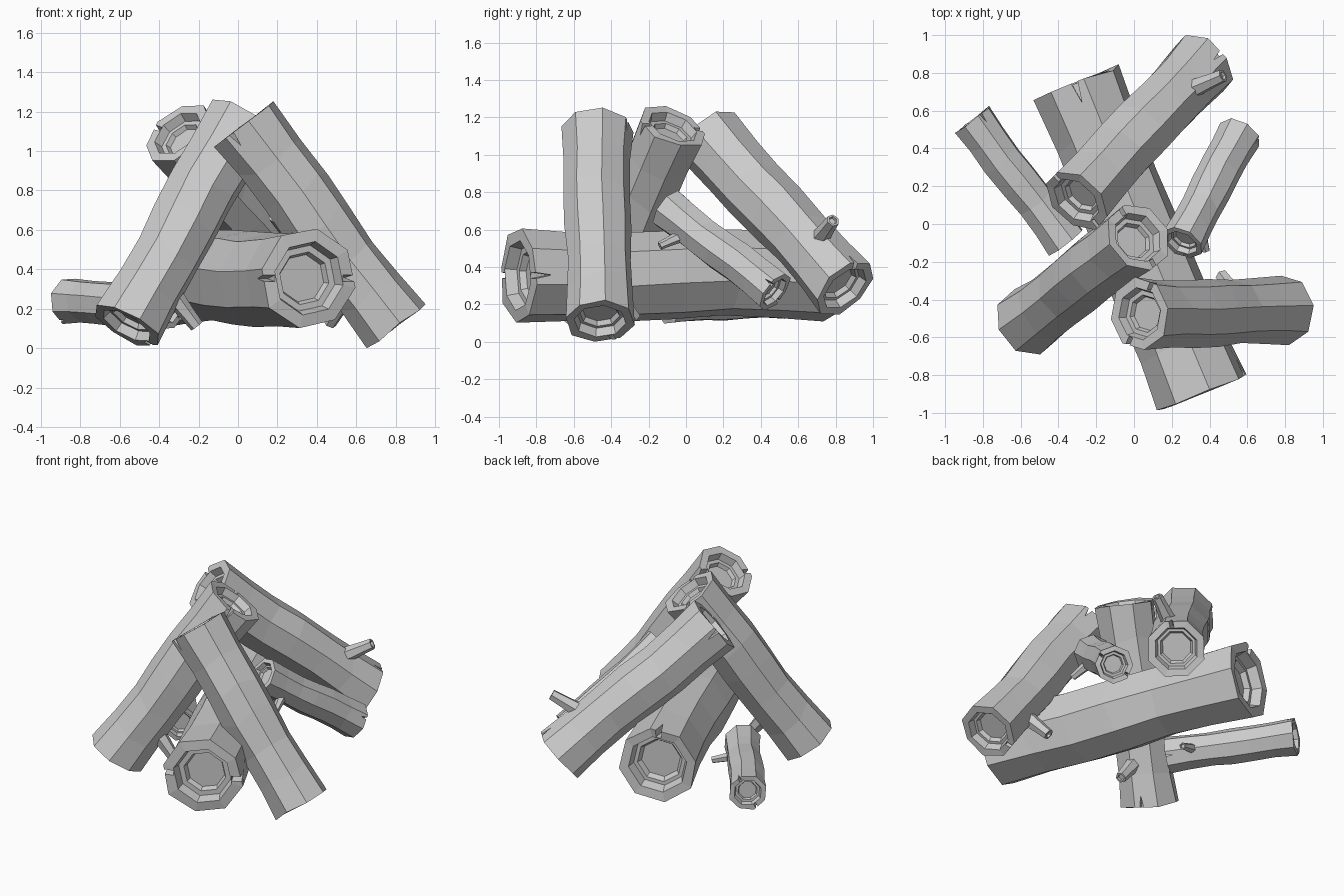
import bpy, bmesh, math, random
from mathutils import Vector, Matrix

if "Cube" in bpy.data.objects:
    bpy.data.objects.remove(bpy.data.objects["Cube"])

SIDES = 8


def ring(bm, r, z, n=SIDES, cx=0, cy=0, jr=0, jz=0, rnd=None):
    vs = []
    for i in range(n):
        a = 2 * math.pi * i / n
        q = r * (1 + (rnd.uniform(-jr, jr) if rnd else 0))
        dz = rnd.uniform(-jz, jz) if rnd else 0
        vs.append(bm.verts.new((cx + q * math.cos(a), cy + q * math.sin(a), z + dz)))
    return vs


def skin(bm, rings):
    # bridge successive rings and cap both ends
    for a, b in zip(rings, rings[1:]):
        n = len(a)
        for i in range(n):
            j = (i + 1) % n
            bm.faces.new((a[i], a[j], b[j], b[i]))
    bm.faces.new(rings[0][::-1])
    bm.faces.new(rings[-1])
    bmesh.ops.recalc_face_normals(bm, faces=bm.faces)


def to_object(bm, name, matrix):
    me = bpy.data.meshes.new(name)
    bm.to_mesh(me)
    bm.free()
    ob = bpy.data.objects.new(name, me)
    ob.matrix_world = matrix
    bpy.context.collection.objects.link(ob)
    return ob


def notch(ob, R, angle, z_end, into, matrix):
    # wedge-shaped split cut out of a log rim
    bm = bmesh.new()
    w, d = R * 0.12, R * 0.42
    prof = [(-w, z_end - into * 0.3 * R), (w, z_end - into * 0.3 * R),
            (w * 0.15, z_end + into * d)]
    rings = [[bm.verts.new((x, y, z)) for y, z in prof] for x in (0.76 * R, 1.3 * R)]
    skin(bm, rings)
    bm.transform(Matrix.Rotation(math.radians(angle), 4, 'Z'))
    cut = to_object(bm, "split_cutter", matrix)
    mod = ob.modifiers.new("split", 'BOOLEAN')
    mod.object, mod.operation, mod.solver = cut, 'DIFFERENCE', 'EXACT'
    bpy.context.view_layer.update()
    dg = bpy.context.evaluated_depsgraph_get()
    me = bpy.data.meshes.new_from_object(ob.evaluated_get(dg))
    ob.modifiers.clear()
    ob.data = me
    bpy.data.objects.remove(cut)


def log(name, foot, head, R, ref, stub=True, seed=1):
    foot, head = Vector(foot), Vector(head)
    L = (head - foot).length
    u = (head - foot).normalized()
    x = Vector(ref)
    x = (x - u * x.dot(u)).normalized()
    y = u.cross(x)
    M = Matrix((x, y, u)).transposed().to_4x4()
    M.translation = foot
    rnd = random.Random(seed)

    # hollowed ends with a stepped rim, wobbly bark between them
    bm = bmesh.new()
    rings = [ring(bm, R * 0.52, R * 0.4), ring(bm, R * 0.6, R * 0.26),
             ring(bm, R * 0.7, R * 0.26), ring(bm, R * 0.78, 0)]
    for t, s, bx, by in ((0, 1.04, 0, 0), (0.17, 0.97, 0.02, 0), (0.33, 0.95, 0.04, 0.02),
                         (0.5, 1.0, 0.0, 0.03), (0.66, 1.0, -0.06, 0.02),
                         (0.83, 1.0, -0.03, 0), (1, 1.07, 0, 0)):
        end = t in (0, 1)
        rings.append(ring(bm, R * s, t * L, cx=bx * R, cy=by * R, jr=0.02,
                          jz=R * (0.05 if end else 0.15), rnd=rnd))
    rings += [ring(bm, R * 0.78, L), ring(bm, R * 0.7, L - R * 0.26),
              ring(bm, R * 0.56, L - R * 0.26), ring(bm, R * 0.5, L - R * 0.4)]
    skin(bm, rings)
    ob = to_object(bm, name, M)

    # splits in the rims
    notch(ob, R, 12, 0, 1, M)
    notch(ob, R, 100, L, -1, M)
    notch(ob, R, 280, L, -1, M)

    # broken twig leaning toward the foot
    if stub:
        bm = bmesh.new()
        k = R * 0.22
        skin(bm, [ring(bm, k * 0.5, R * 0.9, 6), ring(bm, k * 0.6, R * 0.98, 6),
                  ring(bm, k * 0.9, R * 0.98, 6), ring(bm, k, R * 0.6, 6),
                  ring(bm, k * 1.25, 0, 6)])
        d = Vector((0.93, 0, -0.32)).normalized()
        T = Matrix.Translation((R * 0.85, 0, R * 1.5)) @ d.to_track_quat('Z', 'Y').to_matrix().to_4x4()
        to_object(bm, name + "_twig", M @ T)


# three leaning logs
log("rear_leaning_log", (0.37, 0.85, 0.285), (-0.305, 0.125, 1.09), 0.18, (0.23, 0.06, 0.25), seed=1)
log("left_leaning_log", (-0.565, -0.52, 0.115), (0.02, -0.07, 1.15), 0.18, (0.26, 0.07, -0.17), seed=2)
log("right_leaning_log", (0.80, -0.46, 0.11), (0.03, -0.475, 1.135), 0.18, (-0.22, 0.2, -0.16), seed=3)
# large log lying underneath
log("base_log", (-0.305, 0.745, 0.36), (0.36, -0.9, 0.355), 0.243, (0.2, 0, 1), stub=False, seed=4)
# two small logs
log("small_left_log", (-0.36, -0.10, 0.21), (-0.855, 0.55, 0.24), 0.113, (0.14, 0.11, -0.06), seed=5)
log("small_right_log", (0.255, -0.10, 0.715), (0.56, 0.475, 0.265), 0.113, (0.07, -0.15, -0.12), seed=6)
